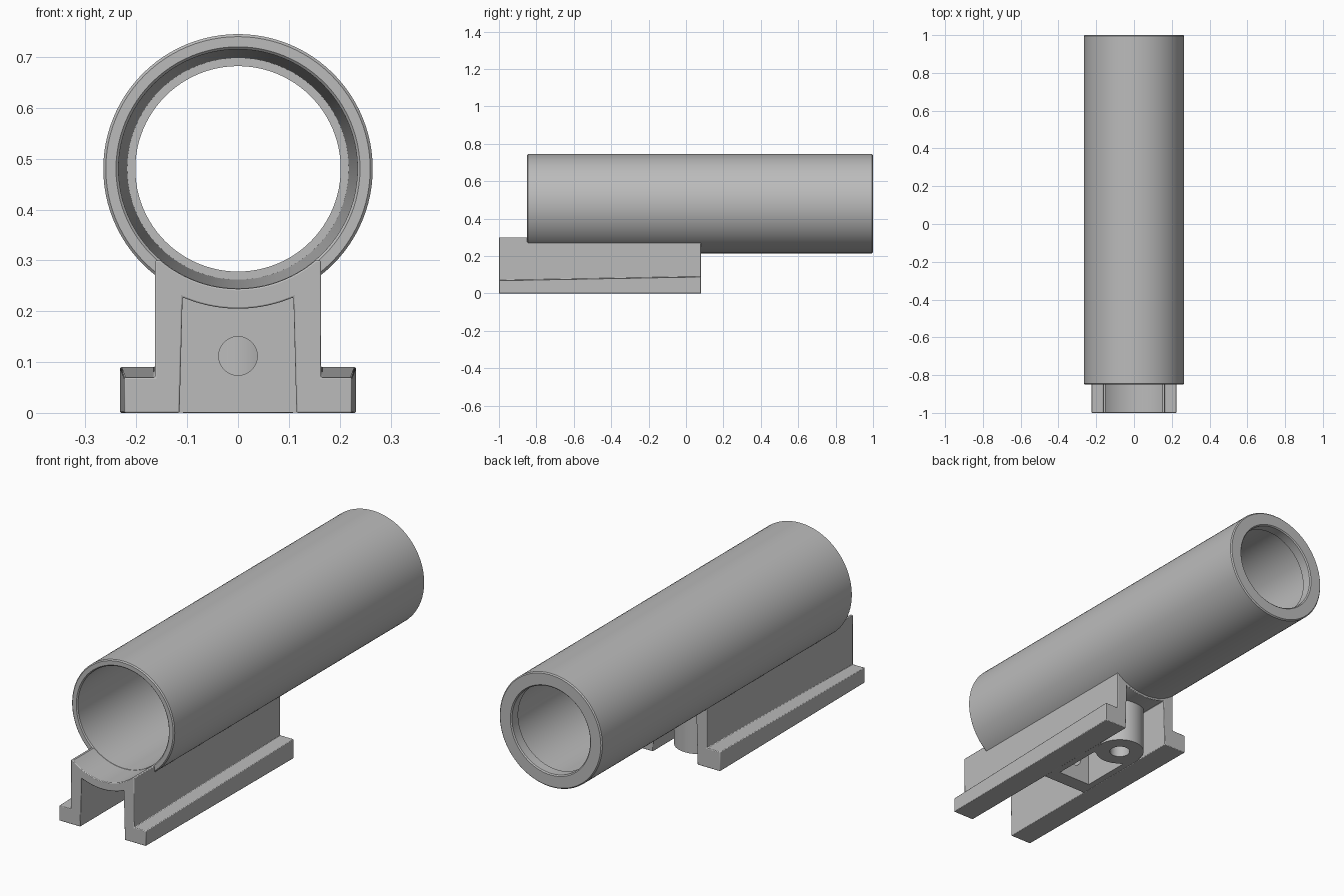
import bpy, bmesh, math
from mathutils import Matrix, Vector

cube = bpy.data.objects.get("Cube")
if cube:
    bpy.data.objects.remove(cube, do_unlink=True)

GREY = (0.5, 0.5, 0.5, 1.0)
grey = bpy.data.materials.new("plain grey")
grey.use_nodes = True
grey.diffuse_color = GREY
grey.node_tree.nodes["Principled BSDF"].inputs["Base Color"].default_value = GREY

AXIS_Z = 0.48                     # height of the tube axis
FRONT, TUBE_FRONT, BASE_BACK, TUBE_BACK = -1.0, -0.85, 0.08, 1.0
BLOCK_FRONT, BOSS_Y = -0.49, -0.1


def finish(name, bm):
    bmesh.ops.recalc_face_normals(bm, faces=bm.faces[:])
    mesh = bpy.data.meshes.new(name)
    bm.to_mesh(mesh)
    bm.free()
    mesh.materials.append(grey)
    obj = bpy.data.objects.new(name, mesh)
    bpy.context.collection.objects.link(obj)
    return obj


def smooth(obj):
    bpy.ops.object.select_all(action='DESELECT')
    obj.select_set(True)
    bpy.context.view_layer.objects.active = obj
    bpy.ops.object.shade_smooth_by_angle(angle=math.radians(30))


def box(name, x, y, z):
    """Box from (min, max) pairs."""
    bm = bmesh.new()
    bmesh.ops.create_cube(bm, size=1)
    for v in bm.verts:
        v.co = Vector([(a + b) / 2 + c * (b - a)
                       for c, (a, b) in zip(v.co, (x, y, z))])
    return finish(name, bm)


def cylinder(name, radius, depth, centre, along_y=False):
    bm = bmesh.new()
    turn = Matrix.Rotation(math.pi / 2, 4, 'X') if along_y else Matrix()
    bmesh.ops.create_cone(bm, cap_ends=True, segments=64, radius1=radius,
                          radius2=radius, depth=depth,
                          matrix=Matrix.Translation(centre) @ turn)
    return finish(name, bm)


def cut(obj, cutter):
    mod = obj.modifiers.new("cut", 'BOOLEAN')
    mod.operation, mod.solver, mod.object = 'DIFFERENCE', 'EXACT', cutter
    bpy.context.view_layer.update()
    bpy.context.view_layer.objects.active = obj
    bpy.ops.object.modifier_apply(modifier=mod.name)
    bpy.data.objects.remove(cutter, do_unlink=True)


def lathe_y(name, profile, steps=96):
    """Closed (radius, y) profile turned about the tube axis."""
    bm = bmesh.new()
    rings = []
    for i in range(steps):
        a = 2 * math.pi * i / steps
        rings.append([bm.verts.new((r * math.sin(a), y, AXIS_Z + r * math.cos(a)))
                      for r, y in profile])
    n = len(profile)
    for i in range(steps):
        a, b = rings[i], rings[(i + 1) % steps]
        for j in range(n):
            k = (j + 1) % n
            bm.faces.new((a[j], a[k], b[k], b[j]))
    return finish(name, bm)


# Tube with a tapering bore and a narrow lip at the back
e = 0.005
tube = lathe_y("tube", [
    (0.235 + e, TUBE_FRONT), (0.265 - e, TUBE_FRONT), (0.265, TUBE_FRONT + e),
    (0.265, TUBE_BACK - e), (0.265 - e, TUBE_BACK), (0.202 + e, TUBE_BACK),
    (0.202, TUBE_BACK - e), (0.202, 0.95), (0.218, 0.95),
    (0.235, TUBE_FRONT + e)])
smooth(tube)


def arc(radius, half_width, steps=24):
    """Lower arc about the tube axis, from +x to -x."""
    top = math.asin(half_width / radius)
    return [(radius * math.sin(top - 2 * top * i / steps),
             AXIS_Z - radius * math.cos(top - 2 * top * i / steps))
            for i in range(steps + 1)]


def base_section(flange_x, flange_z):
    side = [(flange_x, 0), (flange_x, flange_z), (0.163, flange_z), (0.163, 0.30)]
    ceiling = arc(0.275, 0.109)
    saddle = arc(0.236, 0.152)
    left_half = [(0.115, 0)] + side
    right_half = [(-x, z) for x, z in reversed(left_half)]
    return left_half + saddle + right_half + ceiling[::-1]


# Rail base: side walls, flanges and saddle, flaring slightly to the back
bm = bmesh.new()
front = [bm.verts.new((x, FRONT, z)) for x, z in base_section(0.224, 0.07)]
back = [bm.verts.new((x, BASE_BACK, z)) for x, z in base_section(0.232, 0.09)]
bm.faces.new(front)
bm.faces.new(back[::-1])
for i in range(len(front)):
    j = (i + 1) % len(front)
    bm.faces.new((front[i], front[j], back[j], back[i]))
rail = finish("rail_base", bm)
bevel = rail.modifiers.new("soft edges", 'BEVEL')
bevel.width, bevel.segments = 0.003, 2
bevel.limit_method, bevel.angle_limit = 'ANGLE', math.radians(40)
smooth(rail)

# Block between the walls, with a nut pocket and a screw hole
block = box("clamp_block", (-0.116, 0.116), (BLOCK_FRONT, BOSS_Y), (0.001, 0.235))
cut(block, box("pocket_cutter", (-0.085, 0.085), (-0.42, -0.18), (-0.1, 0.19)))
cut(block, cylinder("screw_cutter", 0.038, 0.2, (0, BLOCK_FRONT, 0.112), True))
smooth(block)

# Round boss with a vertical hole
boss = cylinder("boss", 0.108, 0.235, (0, BOSS_Y, 0.1175))
cut(boss, cylinder("boss_cutter", 0.045, 0.4, (0, BOSS_Y, 0)))
smooth(boss)

# Clear the block where the boss hole passes
cut(block, cylinder("boss_clearance", 0.1, 0.4, (0, BOSS_Y, 0)))
smooth(block)
